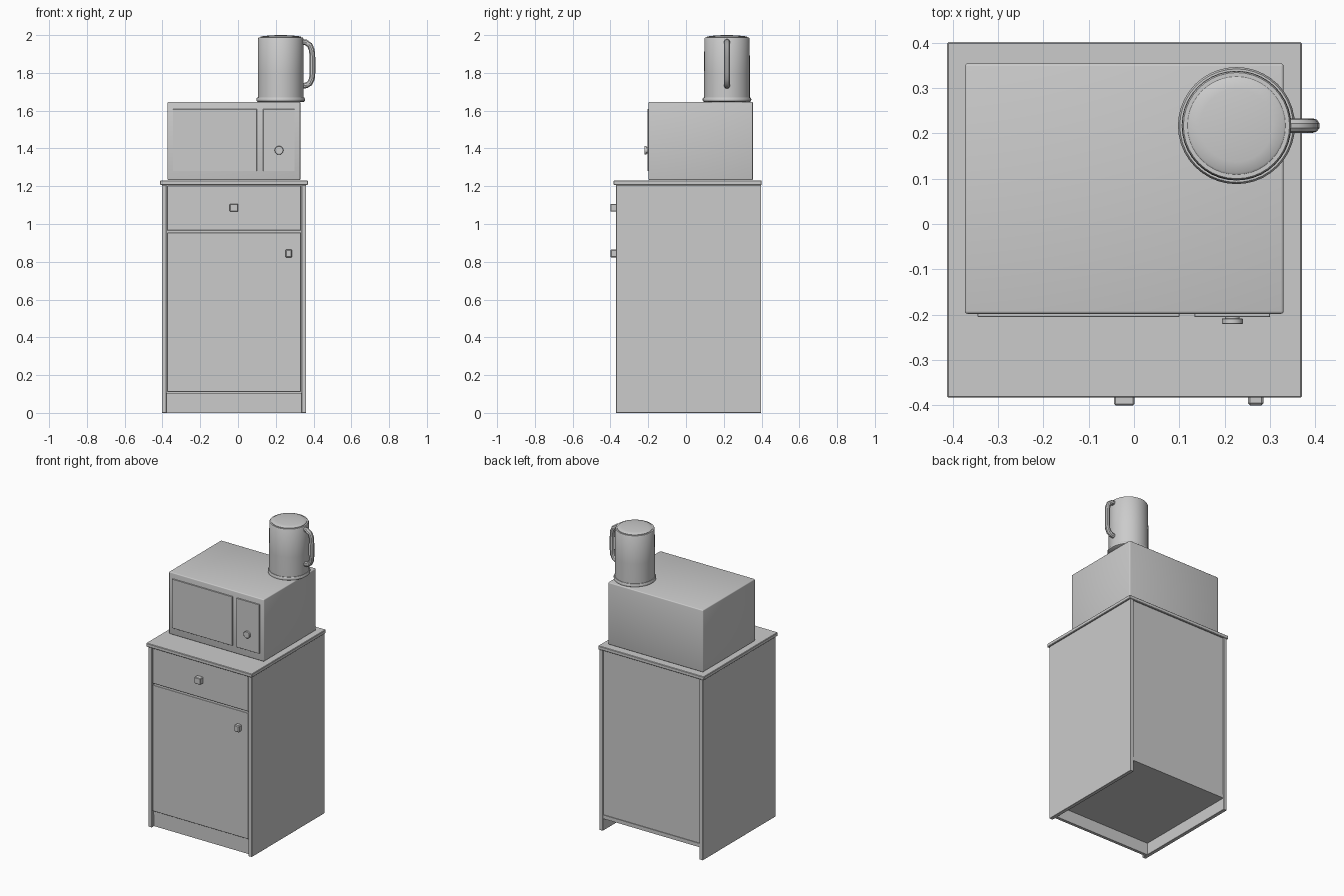
import bpy, bmesh, math
from mathutils import Vector

if "Cube" in bpy.data.objects:
    bpy.data.objects.remove(bpy.data.objects["Cube"])

grey = bpy.data.materials.new("plain_grey")
grey.diffuse_color = (0.6, 0.6, 0.6, 1)
grey.use_nodes = True
grey.node_tree.nodes["Principled BSDF"].inputs["Base Color"].default_value = grey.diffuse_color


def finish(name, bm, smooth=False):
    bmesh.ops.recalc_face_normals(bm, faces=bm.faces)
    me = bpy.data.meshes.new(name)
    bm.to_mesh(me)
    bm.free()
    ob = bpy.data.objects.new(name, me)
    bpy.context.collection.objects.link(ob)
    me.materials.append(grey)
    if smooth:
        bpy.ops.object.select_all(action='DESELECT')
        ob.select_set(True)
        bpy.context.view_layer.objects.active = ob
        bpy.ops.object.shade_smooth_by_angle(angle=math.radians(35))
    return ob


def box(name, x, y, z, bevel=0.0, segments=1):
    bm = bmesh.new()
    bmesh.ops.create_cube(bm, size=1)
    for v in bm.verts:
        v.co = [r[0] + (c + 0.5) * (r[1] - r[0]) for c, r in zip(v.co, (x, y, z))]
    if bevel:
        bmesh.ops.bevel(bm, geom=bm.edges[:], offset=bevel, segments=segments,
                        profile=0.5, affect='EDGES')
    return finish(name, bm, segments > 1)


def lathe(name, profile, centre, axis='Z', steps=40):
    """Spin (radius, height) points; axis 'Y' turns the result to face the front."""
    bm = bmesh.new()
    rings = []
    for r, h in profile:
        ring = []
        for i in range(steps if r > 0 else 1):
            a = 2 * math.pi * i / steps
            c, s = r * math.cos(a), r * math.sin(a)
            p = Vector((c, s, h)) if axis == 'Z' else Vector((c, -h, s))
            ring.append(bm.verts.new(p + Vector(centre)))
        rings.append(ring)
    for a, b in zip(rings, rings[1:]):
        for i in range(steps):
            j = (i + 1) % steps
            quad = [a[i % len(a)], a[j % len(a)], b[j % len(b)], b[i % len(b)]]
            bm.faces.new(list(dict.fromkeys(quad)))
    return finish(name, bm, True)


# Cabinet carcass
for side, x in (("left", (-0.403, -0.379)), ("right", (0.337, 0.361))):
    box(side + "_side_panel", x, (-0.37, 0.398), (0, 1.206), 0.001)
box("worktop", (-0.412, 0.37), (-0.383, 0.401), (1.206, 1.23), 0.003)
box("bottom_panel", (-0.379, 0.337), (-0.35, 0.395), (0.08, 0.105))
box("back_panel", (-0.379, 0.337), (0.378, 0.39), (0.105, 1.206))
box("kickboard", (-0.379, 0.337), (-0.345, -0.325), (0, 0.08))

# Door and drawer with their knobs
box("door", (-0.375, 0.333), (-0.368, -0.345), (0.111, 0.955), 0.002)
box("drawer_front", (-0.375, 0.333), (-0.368, -0.345), (0.965, 1.204), 0.002)
box("door_knob", (0.251, 0.286), (-0.4, -0.366), (0.822, 0.866), 0.005)
box("drawer_knob", (-0.044, 0.001), (-0.4, -0.366), (1.065, 1.107), 0.003)

# Microwave body, thin front plates and dial
box("microwave_body", (-0.373, 0.33), (-0.198, 0.354), (1.232, 1.647), 0.006, 3)
box("microwave_door", (-0.345, 0.10), (-0.205, -0.197), (1.28, 1.608), 0.001)
box("microwave_controls", (0.133, 0.30), (-0.205, -0.197), (1.28, 1.608), 0.001)
lathe("microwave_dial", [(0, 0), (0.016, 0), (0.016, 0.008), (0.023, 0.009),
                         (0.023, 0.019), (0.021, 0.021), (0, 0.021)],
      (0.217, -0.2, 1.39), 'Y', 24)

# Kettle: base, body and shallow domed lid
kettle = (0.226, 0.217, 0)
lathe("kettle_base", [(0, 1.647), (0.122, 1.647), (0.128, 1.651), (0.129, 1.662),
                      (0.125, 1.669), (0, 1.669)], kettle)
lathe("kettle_body", [(0, 1.665), (0.121, 1.665), (0.121, 1.8), (0.120, 1.982),
                      (0.117, 1.987), (0, 1.987)], kettle)
lathe("kettle_lid", [(0, 1.98), (0.108, 1.98), (0.108, 1.99), (0.104, 1.993),
                     (0.08, 1.996), (0.045, 1.999), (0, 2.0)], kettle)

# Kettle handle: round tube swept along a bent path
curve = bpy.data.curves.new("handle_path", 'CURVE')
curve.dimensions = '3D'
curve.bevel_depth = 0.016
curve.bevel_resolution = 3
curve.use_fill_caps = True
path = [(0.325, 1.966), (0.358, 1.962), (0.38, 1.947), (0.391, 1.92), (0.394, 1.88),
        (0.394, 1.80), (0.391, 1.768), (0.38, 1.745), (0.362, 1.734), (0.325, 1.73)]
spline = curve.splines.new('POLY')
spline.points.add(len(path) - 1)
for p, (x, z) in zip(spline.points, path):
    p.co = (x, 0.217, z, 1)
temp = bpy.data.objects.new("handle_path", curve)
bpy.context.collection.objects.link(temp)
bpy.context.view_layer.update()
mesh = bpy.data.meshes.new_from_object(temp.evaluated_get(bpy.context.evaluated_depsgraph_get()))
bpy.data.objects.remove(temp)
bm = bmesh.new()
bm.from_mesh(mesh)
bpy.data.meshes.remove(mesh)
bmesh.ops.remove_doubles(bm, verts=bm.verts, dist=0.0001)
finish("kettle_handle", bm, True)
